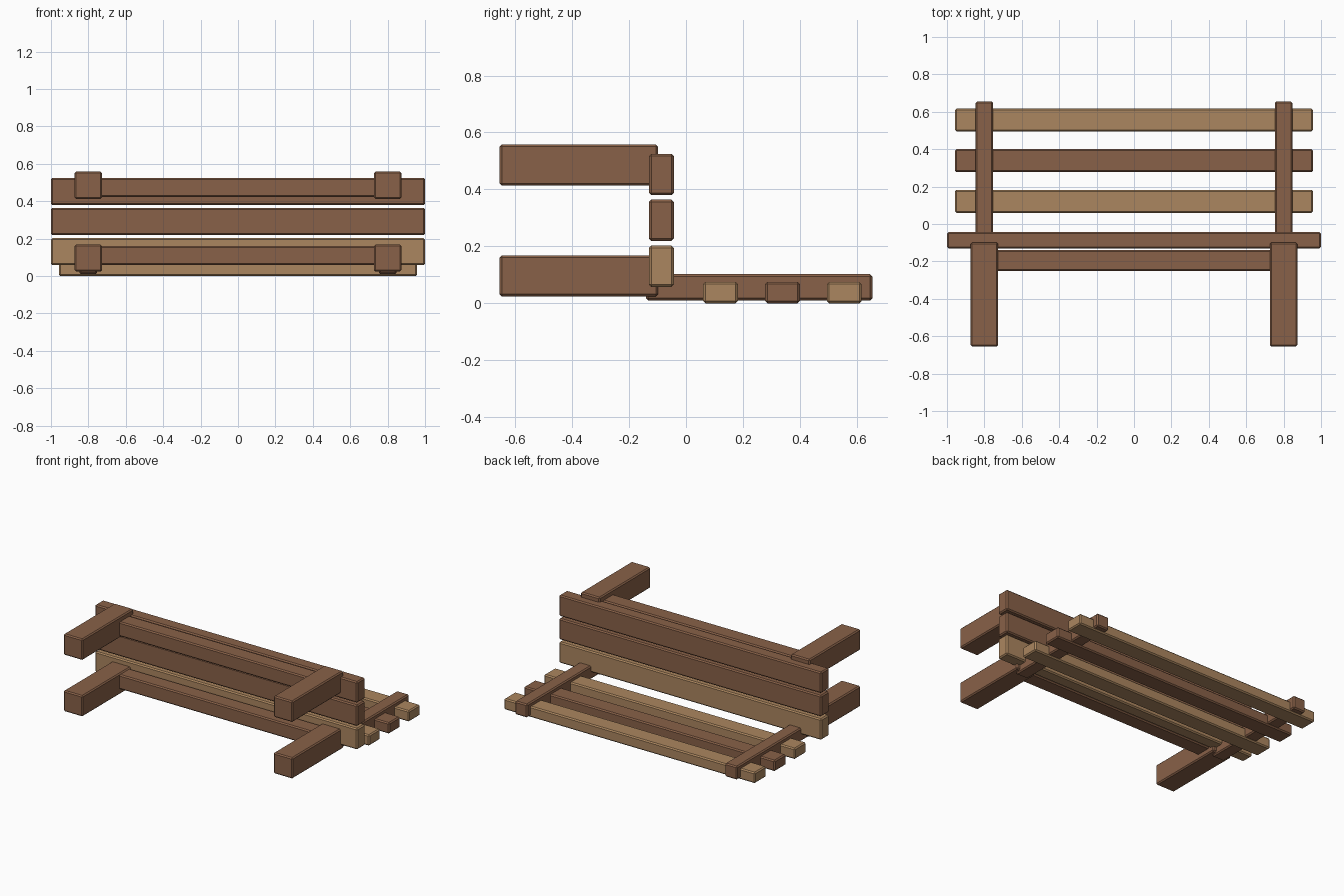
import bpy
import bmesh
from mathutils import Vector

cube = bpy.data.objects.get("Cube")
if cube:
    bpy.data.objects.remove(cube, do_unlink=True)


def make_material(name, colour):
    mat = bpy.data.materials.new(name)
    mat.use_nodes = True
    mat.diffuse_color = (*colour, 1)
    bsdf = next(n for n in mat.node_tree.nodes if n.type == 'BSDF_PRINCIPLED')
    bsdf.inputs["Base Color"].default_value = (*colour, 1)
    return mat


dark = make_material("dark wood", (0.25, 0.12, 0.065))
light = make_material("light wood", (0.41, 0.24, 0.115))


def beam(name, x, y, z, mat, bevel=0.008):
    """Chamfered timber spanning the (min, max) range on each axis."""
    lo, hi = Vector((x[0], y[0], z[0])), Vector((x[1], y[1], z[1]))
    bm = bmesh.new()
    bmesh.ops.create_cube(bm, size=1)
    for v in bm.verts:
        v.co *= hi - lo
    bmesh.ops.bevel(bm, geom=bm.edges[:], offset=bevel, segments=1,
                    affect='EDGES', profile=0.5)
    mesh = bpy.data.meshes.new(name)
    bm.to_mesh(mesh)
    bm.free()
    mesh.materials.append(mat)
    obj = bpy.data.objects.new(name, mesh)
    obj.location = (lo + hi) / 2
    bpy.context.collection.objects.link(obj)


# Seat planks, stacked upright because the bench lies on its back
for name, z, mat in (("rear", 0.058, light), ("middle", 0.219, dark),
                     ("front", 0.38, dark)):
    beam(f"seat_plank_{name}", (-1, 1), (-0.13, -0.043), (z, z + 0.145), mat)

# Backrest slats
for name, y, mat in (("lower", 0.06, light), ("middle", 0.278, dark),
                     ("upper", 0.495, light)):
    beam(f"back_slat_{name}", (-0.957, 0.957), (y, y + 0.122), (0, 0.075), mat)

# Legs and backrest posts on both sides
for side, s in (("left", 1), ("right", -1)):
    leg_x = sorted((s * 0.727, s * 0.873))
    post_x = sorted((s * 0.753, s * 0.847))
    beam(f"rear_leg_{side}", leg_x, (-0.655, -0.098), (0.024, 0.168), dark)
    beam(f"front_leg_{side}", leg_x, (-0.655, -0.098), (0.413, 0.558), dark)
    beam(f"back_post_{side}", post_x, (-0.14, 0.655), (0.01, 0.102), dark)

# Long rails joining the legs under the seat
for name, z in (("rear", 0.06), ("front", 0.424)):
    beam(f"{name}_rail", (-0.75, 0.75), (-0.25, -0.138), (z, z + 0.1), dark)
